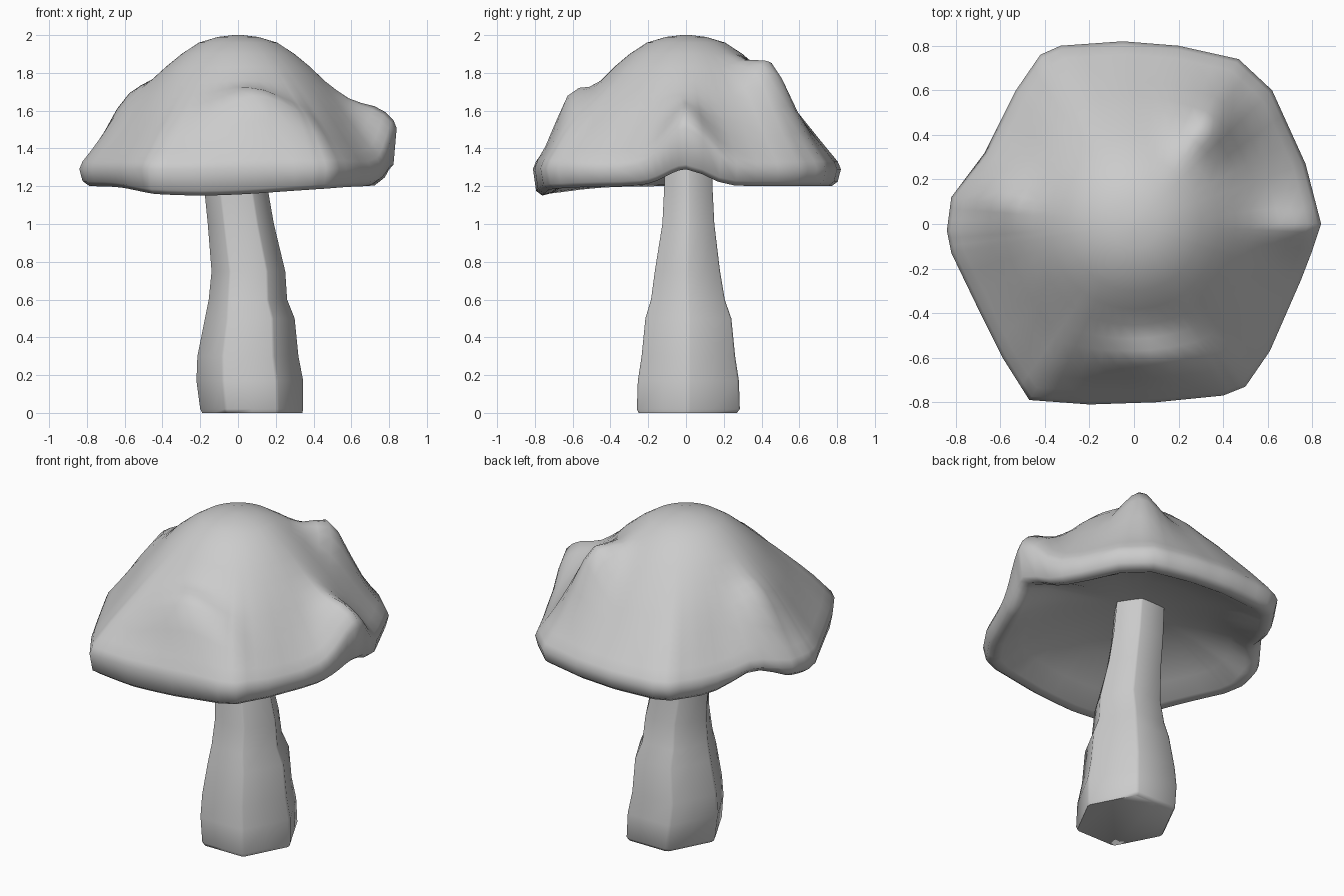
import bpy, bmesh
from math import exp, cos, sin, pi, hypot

if "Cube" in bpy.data.objects:
    bpy.data.objects.remove(bpy.data.objects["Cube"])


def lofted(name, rings, angle):
    """Skin a list of closed rings of points, capping both ends."""
    bm = bmesh.new()
    loops = [[bm.verts.new(p) for p in ring] for ring in rings]
    n = len(loops[0])
    for a, b in zip(loops, loops[1:]):
        for i in range(n):
            j = (i + 1) % n
            bm.faces.new((a[i], a[j], b[j], b[i]))
    bm.faces.new(loops[0])
    bm.faces.new(loops[-1])
    bmesh.ops.recalc_face_normals(bm, faces=bm.faces)
    me = bpy.data.meshes.new(name)
    bm.to_mesh(me)
    bm.free()
    ob = bpy.data.objects.new(name, me)
    bpy.context.collection.objects.link(ob)
    bpy.ops.object.select_all(action='DESELECT')
    bpy.context.view_layer.objects.active = ob
    ob.select_set(True)
    bpy.ops.object.shade_smooth_by_angle(angle=angle)
    return ob


def bump(x, y, cx, cy, sx, sy, h):
    return h * exp(-((x - cx) / sx) ** 2 - ((y - cy) / sy) ** 2)


def subdivide(points, n):
    """Split every edge of a closed outline into n parts."""
    return [(ax + (bx - ax) * k / n, ay + (by - ay) * k / n)
            for (ax, ay), (bx, by) in zip(points, points[1:] + points[:1])
            for k in range(n)]


# Cap: lumpy hexagonal outline, rounder towards the crown, hollow underneath
outline = subdivide(
    [(.84, 0), (.77, .27), (.62, .6), (.47, .74), (.2, .8), (-.05, .82),
     (-.33, .8), (-.42, .76), (-.53, .6), (-.67, .32), (-.82, .12),
     (-.84, -.03), (-.82, -.13), (-.69, -.4), (-.59, -.6), (-.47, -.79),
     (-.2, -.81), (.1, -.8), (.4, -.77), (.5, -.73), (.61, -.57),
     (.75, -.25), (.8, -.12)], 3)
dome = [(.03, 2.0), (.13, 1.99), (.25, 1.96), (.36, 1.9), (.46, 1.83),
        (.55, 1.75), (.63, 1.68), (.7, 1.61), (.78, 1.53), (.86, 1.45),
        (.93, 1.38), (.98, 1.33), (1.0, 1.29)]
under = [(.98, 1.225), (.94, 1.2), (.88, 1.21), (.75, 1.275), (.5, 1.355),
         (.25, 1.395), (.03, 1.41)]
top_bumps = [(.33, .45, .14, .14, .19), (.1, -.62, .26, .1, .15),
             (-.6, .15, .12, .18, .1), (.82, 0, .2, .17, .22)]
rim_bumps = [(.8, 0, .25, .15, .09), (-.68, .27, .2, .17, .085),
             (-.2, -.8, .6, .3, -.05)]
rings = []
for profile, bumps in ((dome, top_bumps), (under, rim_bumps)):
    for s, z in profile:
        ring = []
        for x, y in outline:
            roundness = min(1, max(0, (.85 - s) / .4))
            f = s * (1 + roundness * (.83 / hypot(x, y) - 1))
            ring.append((x * f, y * f, z + sum(bump(x * f, y * f, *b) for b in bumps)))
        rings.append(ring)
lofted("mushroom_cap", rings, 1.2)

# Stem: tapering, leaning, softened hexagon (z, x min, x max, y min, y max)
sections = [(0, -.19, .34, -.25, .27), (.02, -.2, .345, -.26, .285),
            (.17, -.22, .345, -.255, .28), (.3, -.215, .32, -.235, .26),
            (.5, -.175, .3, -.215, .24), (.6, -.155, .26, -.185, .205),
            (.75, -.14, .25, -.165, .18), (1.0, -.16, .19, -.125, .15),
            (1.2, -.18, .155, -.115, .14), (1.42, -.19, .13, -.11, .135)]
hexagon = []
for k in range(6):
    a, b = k * pi / 3, (k + 1) * pi / 3
    for t in (.04, .5, .96):
        hexagon.append((cos(a) * (1 - t) + cos(b) * t, sin(a) * (1 - t) + sin(b) * t))
mx, my = max(p[0] for p in hexagon), max(p[1] for p in hexagon)
rings = [[((x0 + x1) / 2 + u / mx * (x1 - x0) / 2,
           (y0 + y1) / 2 + v / my * (y1 - y0) / 2, z) for u, v in hexagon]
         for z, x0, x1, y0, y1 in sections]
lofted("mushroom_stem", rings, 1.1)
